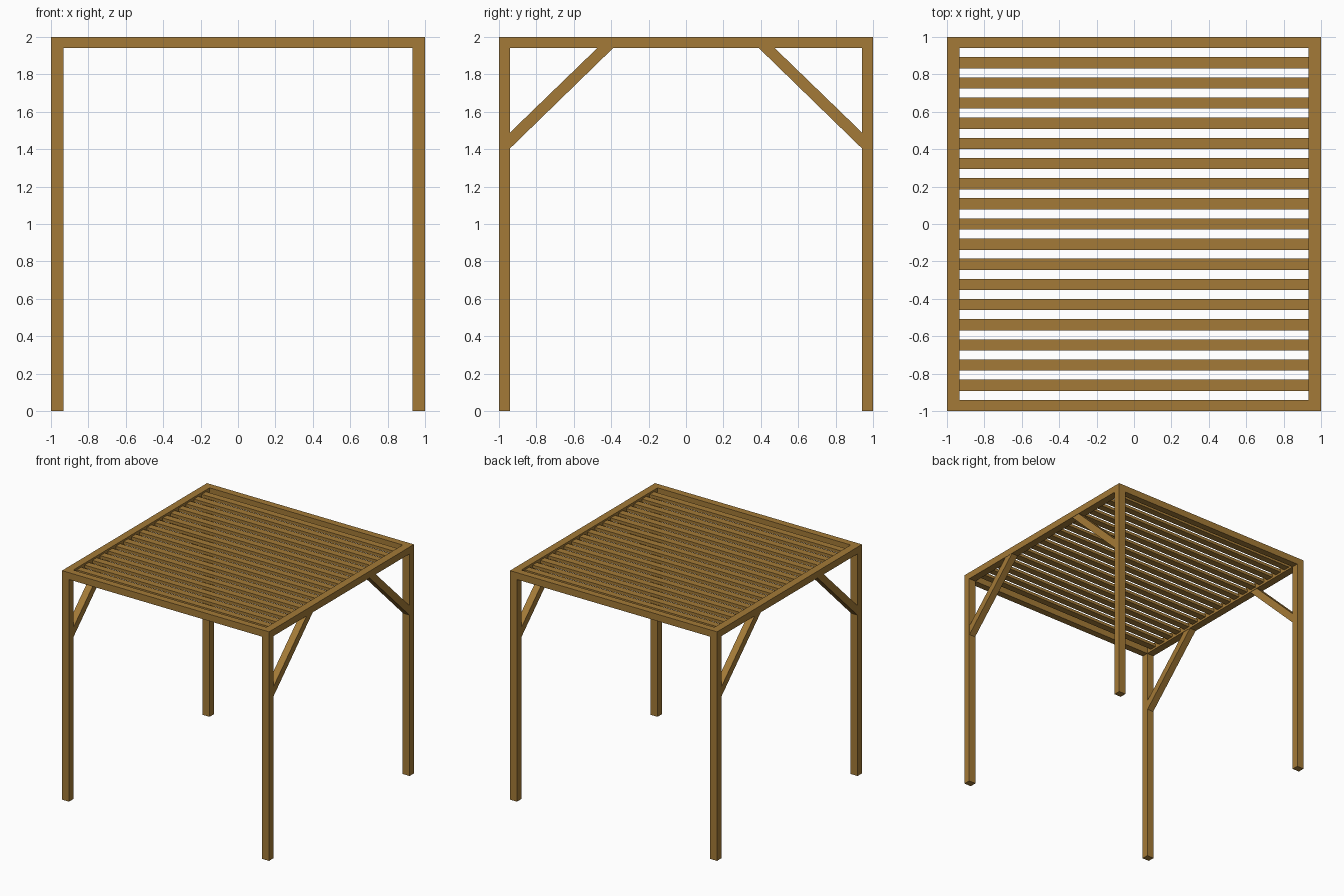
import bpy, bmesh

if "Cube" in bpy.data.objects:
    bpy.data.objects.remove(bpy.data.objects["Cube"])

wood = bpy.data.materials.new("brown wood")
wood.diffuse_color = (0.37, 0.195, 0.038, 1)
wood.use_nodes = True
wood.node_tree.nodes["Principled BSDF"].inputs["Base Color"].default_value = wood.diffuse_color

PX, PY, H = 0.067, 0.06, 0.06   # post width, post depth, beam height
ZB = 2 - H                      # underside of the roof frame


def finish(name, bm):
    bmesh.ops.recalc_face_normals(bm, faces=bm.faces)
    me = bpy.data.meshes.new(name)
    bm.to_mesh(me)
    bm.free()
    me.materials.append(wood)
    ob = bpy.data.objects.new(name, me)
    bpy.context.collection.objects.link(ob)
    return ob


def prism(name, profile, x0, x1):
    """Extrude a (y, z) profile along x."""
    bm = bmesh.new()
    a = [bm.verts.new((x0, y, z)) for y, z in profile]
    b = [bm.verts.new((x1, y, z)) for y, z in profile]
    bm.faces.new(a)
    bm.faces.new(b)
    n = len(profile)
    for i in range(n):
        j = (i + 1) % n
        bm.faces.new((a[i], a[j], b[j], b[i]))
    return finish(name, bm)


def box(name, x0, x1, y0, y1, z0, z1):
    return prism(name, [(y0, z0), (y1, z0), (y1, z1), (y0, z1)], x0, x1)


for sx, side in ((-1, "left"), (1, "right")):
    xa, xb = sorted((sx, sx * (1 - PX)))
    # side beams
    box(f"{side}_beam", xa, xb, -1, 1, ZB, 2)
    for sy, end in ((-1, "front"), (1, "back")):
        ya, yb = sorted((sy, sy * (1 - PY)))
        # corner posts
        box(f"{end}_{side}_post", xa, xb, ya, yb, 0, ZB)
        # diagonal braces between post and side beam
        prism(f"{end}_{side}_brace",
              [(sy * 0.94, 1.405), (sy * 0.94, 1.49), (sy * 0.475, ZB), (sy * 0.39, ZB)],
              xa + 0.003, xb - 0.003)

# front and back beams
xi = 1 - PX
box("front_beam", -xi, xi, -1, -1 + PY, ZB, 2)
box("back_beam", -xi, xi, 1 - PY, 1, ZB, 2)

# roof slats set inside the frame
for i in range(1, 18):
    y = -0.97 + i * 1.94 / 18
    box(f"roof_slat_{i}", -xi, xi, y - 0.03, y + 0.03, 1.958, 1.984)
